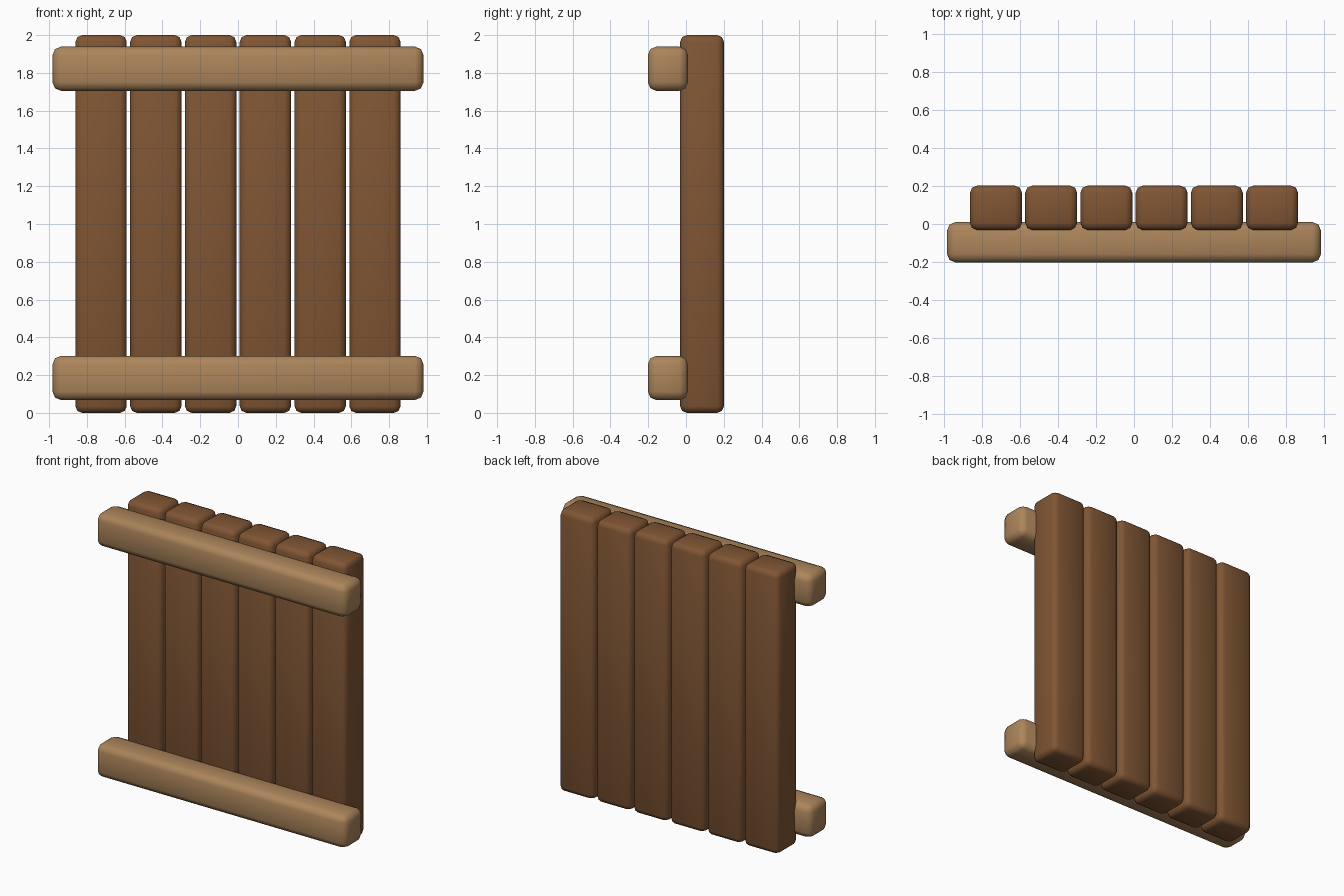
import bpy

if "Cube" in bpy.data.objects:
    bpy.data.objects.remove(bpy.data.objects["Cube"])


def material(name, rgb):
    m = bpy.data.materials.new(name)
    m.diffuse_color = (*rgb, 1)
    m.use_nodes = True
    m.node_tree.nodes["Principled BSDF"].inputs["Base Color"].default_value = m.diffuse_color
    return m


DARK = material("dark_brown_wood", (0.216, 0.092, 0.034))
LIGHT = material("light_tan_wood", (0.413, 0.235, 0.105))


def beam(name, centre, size, mat, radius):
    """Box with softly rounded edges."""
    bpy.ops.mesh.primitive_cube_add(size=1, location=centre)
    ob = bpy.context.object
    ob.name = name
    ob.scale = size
    bpy.ops.object.transform_apply(location=False, rotation=False, scale=True)
    ob.data.materials.append(mat)
    mod = ob.modifiers.new("rounded_edges", 'BEVEL')
    mod.width = radius
    mod.segments = 2
    bpy.ops.object.modifier_apply(modifier=mod.name)
    bpy.ops.object.shade_smooth_by_angle(angle=1.0)
    return ob


# Six upright planks
for i in range(6):
    beam(f"plank_{i + 1}", ((i - 2.5) * 0.29, 0.085, 1.0),
         (0.272, 0.232, 2.0), DARK, 0.036)

# Two cross rails on the front
for name, z in (("lower_rail", 0.185), ("upper_rail", 1.822)):
    beam(name, (0, -0.096, z), (1.964, 0.212, 0.234), LIGHT, 0.045)
